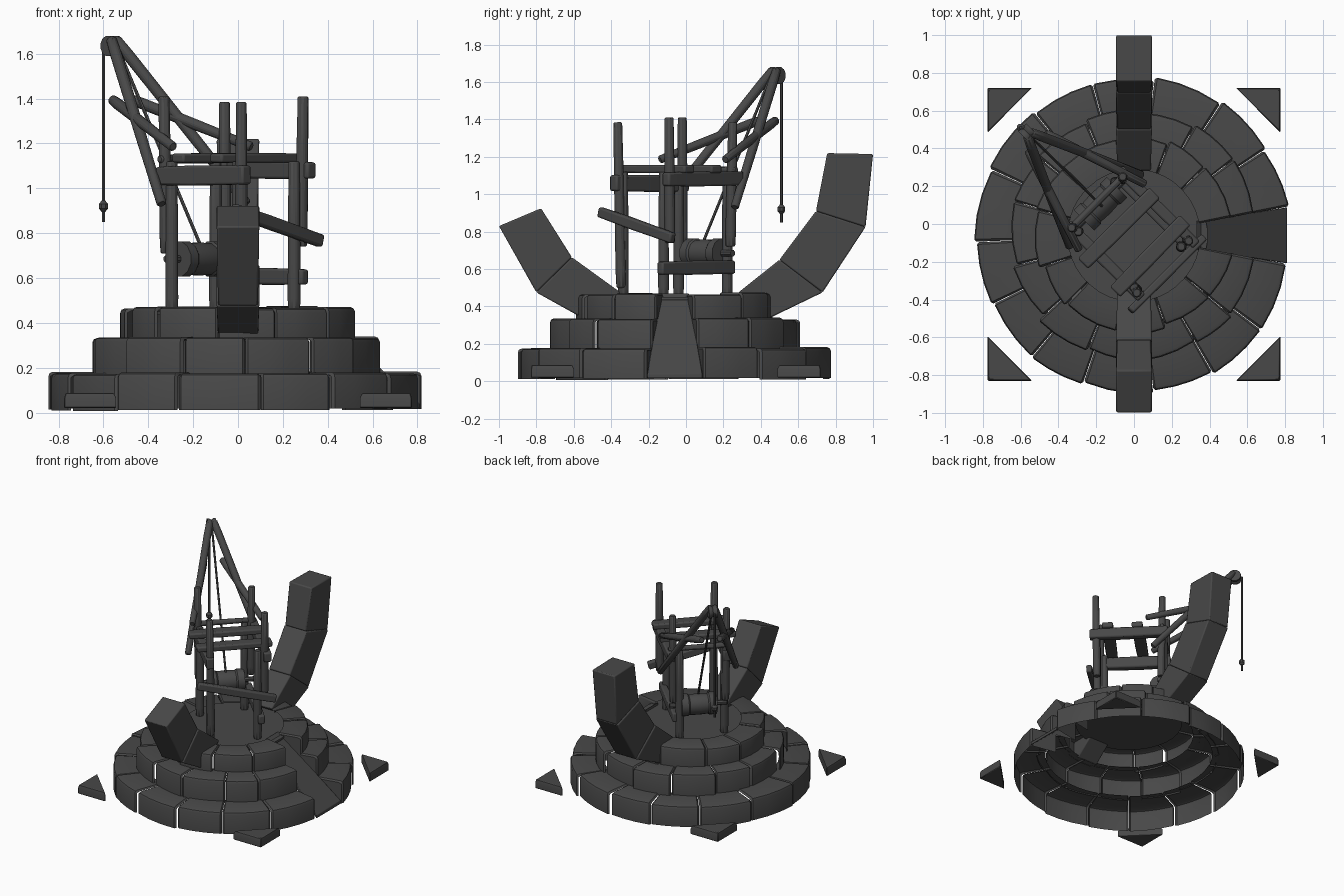
import bpy, bmesh, math, random
from mathutils import Vector

if "Cube" in bpy.data.objects:
    bpy.data.objects.remove(bpy.data.objects["Cube"])
random.seed(4)
CX, CY = 0.0, -0.06
dark = bpy.data.materials.new("dark_stone")
dark.diffuse_color = (0.065, 0.065, 0.065, 1)
dark.use_nodes = True
dark.node_tree.nodes["Principled BSDF"].inputs["Base Color"].default_value = dark.diffuse_color


def finish(name, bm, bevel=0.0, segs=2, recalc=True):
    if recalc:
        bmesh.ops.recalc_face_normals(bm, faces=bm.faces)
    me = bpy.data.meshes.new(name)
    bm.to_mesh(me)
    bm.free()
    me.materials.append(dark)
    ob = bpy.data.objects.new(name, me)
    bpy.context.collection.objects.link(ob)
    if bevel:
        m = ob.modifiers.new("bevel", 'BEVEL')
        m.width, m.segments, m.limit_method = bevel, segs, 'ANGLE'
        m.angle_limit = math.radians(35)
    bpy.ops.object.select_all(action='DESELECT')
    ob.select_set(True)
    bpy.context.view_layer.objects.active = ob
    bpy.ops.object.shade_smooth_by_angle(angle=math.radians(35))
    return ob


def loft(bm, loops):
    """Skin a list of equal-length vertex loops and cap both ends."""
    rows = [[bm.verts.new(p) for p in l] for l in loops]
    n = len(rows[0])
    for a, b in zip(rows, rows[1:]):
        for i in range(n):
            bm.faces.new((a[i], a[(i + 1) % n], b[(i + 1) % n], b[i]))
    bm.faces.new(rows[0][::-1])
    bm.faces.new(rows[-1])


def tube(name, a, b, profile, sides=8, bevel=0.006):
    """Round part from a to b; profile is a list of (position 0..1, radius)."""
    a, b = Vector(a), Vector(b)
    q = (b - a).to_track_quat('Z', 'Y')
    loops = []
    for t, r in profile:
        loops.append([a.lerp(b, t) + q @ Vector((r * math.cos(k), r * math.sin(k), 0))
                      for k in (math.tau * (i + 0.5) / sides for i in range(sides))])
    bm = bmesh.new()
    loft(bm, loops)
    return finish(name, bm, bevel, 1)


def log(name, a, b, r=0.03):
    return tube(name, a, b, [(0, r * 0.9), (0.1, r), (0.6, r * 0.95), (1, r * 0.85)])


def beam(name, a, b, w, h):
    a, b = Vector(a), Vector(b)
    q = (b - a).to_track_quat('Z', 'Y')
    bm = bmesh.new()
    loft(bm, [[p + q @ Vector((sx * w * s / 2, sy * h * s / 2, 0))
               for sx, sy in ((-1, -1), (1, -1), (1, 1), (-1, 1))]
              for p, s in ((a, 0.9), (a.lerp(b, 0.4), 1.0), (b, 0.93))])
    return finish(name, bm, 0.01)


# tier of curved stones: outer wall and top only (hollow below), open at the ramp
def stone_ring(name, r_in, r_out, z0, z1, count):
    bm = bmesh.new()
    gap = math.radians(10.5)
    step = (math.tau - 2 * gap) / count
    cuts = [gap + i * step + (random.uniform(-.12, .12) * step if 0 < i < count else 0)
            for i in range(count + 1)]
    for n, (a0, a1) in enumerate(zip(cuts, cuts[1:])):
        ro = r_out + random.uniform(-0.012, 0.008)
        tw = random.uniform(-0.012, 0.012)
        top = z1 + random.uniform(-0.008, 0.004)
        bot = z0 + random.uniform(-0.008, 0.004)
        rows = []
        for t in (0, 0.035, 0.35, 0.65, 0.965, 1):
            d = 0.01 if t in (0, 1) else 0       # rounded seams
            a = a0 + 0.002 + (a1 - a0 - 0.004) * t
            rr = ro + tw * (t - 0.5) * 2 - d
            rows.append([bm.verts.new((CX + r * math.cos(a), CY + r * math.sin(a), z))
                         for r, z in ((rr, bot), (rr, top - 0.02), (rr - 0.006, top - d - 0.006),
                                      (rr - 0.02, top - d), (r_in, top - d))])
        for p, q in zip(rows, rows[1:]):
            for i in range(4):
                bm.faces.new((p[i], q[i], q[i + 1], p[i + 1]))
        # end walls beside the ramp
        for edge, row in ((0, rows[0]), (count - 1, rows[-1])):
            if n == edge:
                a = a0 if edge == 0 else a1
                foot = bm.verts.new((CX + r_in * math.cos(a), CY + r_in * math.sin(a), bot))
                f = row + [foot]
                bm.faces.new(f if edge == 0 else f[::-1])
    bm.normal_update()
    return finish(name, bm, recalc=False)


stone_ring("lower_stone_tier", 0.61, 0.838, 0.015, 0.18, 14)
stone_ring("middle_stone_tier", 0.47, 0.66, 0.17, 0.338, 13)
stone_ring("upper_stone_tier", 0.35, 0.52, 0.33, 0.472, 11)
tube("platform_floor", (CX, CY, 0.435), (CX, CY, 0.45), [(0, 0.39), (1, 0.39)], 32, 0)

# sloping ramp
bm = bmesh.new()
loft(bm, [[(x, CY - w, zb), (x, CY + w, zb), (x, CY + w, zt), (x, CY - w, zt)]
          for x, w, zb, zt in ((0.33, 0.075, 0.43, 0.472), (0.81, 0.148, 0.015, 0.04))])
finish("ramp", bm, 0.004)


# two curved horns, each a stack of tapered blocks (inner and outer y,z edge points)
def horn(name, edges):
    for n, (p, q) in enumerate(zip(edges, edges[1:])):
        bm = bmesh.new()
        loft(bm, [[(sx * w, y, z) for (y, z), sx in
                   ((e[0], -1), (e[0], 1), (e[1], 1), (e[1], -1))]
                  for e, w in ((p, 0.089), (q, 0.095))])
        finish(f"{name}_block_{n + 1}", bm, 0.008)


horn("front_horn", [((-0.35, 0.475), (-0.53, 0.325)), ((-0.61, 0.663), (-0.80, 0.475)),
                    ((-0.775, 0.925), (-1.0, 0.83))])
horn("back_horn", [((0.28, 0.475), (0.43, 0.33)), ((0.50, 0.65), (0.73, 0.475)),
                   ((0.695, 0.91), (0.96, 0.825)), ((0.755, 1.22), (1.0, 1.215))])

# four triangular corner stones
for sx in (-1, 1):
    for sy in (-1, 1):
        yc = -0.055 + sy * 0.775
        bm = bmesh.new()
        loft(bm, [[(sx * (0.775 - i), yc - sy * i, z),
                   (sx * (0.54 + 2 * i), yc - sy * i, z),
                   (sx * (0.775 - i), yc - sy * (0.235 - 2 * i), z)]
                  for i, z in ((0, 0.02), (0, 0.065), (0.006, 0.088))])
        finish("corner_stone", bm, 0.004, 1)

# spliced posts: inner lower log plus outer upper log at each corner
posts = {"left": ((-0.295, -0.04), (-0.33, -0.02), 0.71, 1.41),
         "right": ((0.25, -0.12), (0.29, -0.09), 0.74, 1.41),
         "front": ((0.0, -0.335), (0.015, -0.365), 0.5, 1.385),
         "back": ((-0.10, 0.22), (-0.06, 0.25), 0.72, 1.385)}
for name, (lo, up, z0, z1) in posts.items():
    log(name + "_lower_post", (lo[0], lo[1], 0.44), (lo[0], lo[1], 1.12), 0.031)
    log(name + "_upper_post", (up[0] * 0.97, up[1] * 0.95, z0), (up[0], up[1], z1), 0.03)

# horizontal timbers of the frame
beam("front_left_beam", (-0.35, 0.0, 1.055), (0.04, -0.39, 1.06), 0.06, 0.09)
beam("back_right_beam", (0.33, -0.11, 1.08), (-0.08, 0.29, 1.085), 0.06, 0.08)
beam("top_beam_left", (-0.27, -0.21, 1.135), (0.11, 0.165, 1.135), 0.085, 0.045)
beam("top_beam_right", (-0.10, -0.36, 1.135), (0.27, 0.02, 1.135), 0.085, 0.045)
beam("lower_right_beam", (0.30, -0.14, 0.605), (-0.09, 0.25, 0.61), 0.05, 0.075)
beam("slanted_plank", (-0.02, -0.46, 0.905), (0.37, -0.07, 0.765), 0.045, 0.06)
log("back_left_pole", (-0.35, -0.04, 1.13), (-0.04, 0.27, 1.13), 0.022)

# winch drum and axle
D0, D1 = (-0.265, 0.02, 0.685), (-0.09, 0.195, 0.685)
tube("winch_drum", D0, D1, [(0, 0.06), (0, 0.08), (0.2, 0.08), (0.24, 0.072), (0.5, 0.076),
                            (0.76, 0.072), (0.8, 0.08), (1, 0.08), (1, 0.06)], 12, 0)
tube("winch_axle", (-0.32, -0.035, 0.685), (-0.035, 0.25, 0.685), [(0, 0.018), (1, 0.018)], 8, 0)


# boom legs and stays, mirrored across the boom plane
def flip(p):
    return (-p[1] - 0.08, -p[0] - 0.08, p[2])


pairs = {"boom_leg": ((-0.565, 0.465, 1.665), (-0.34, -0.12, 0.93), 0.028),
         "boom_stay": ((-0.56, 0.39, 1.395), (-0.29, -0.14, 1.185), 0.027)}
for name, (a, b, r) in pairs.items():
    log(name + "_left", a, b, r)
    log(name + "_right", flip(a), flip(b), r)

# pulley, ropes and hook
P = Vector((-0.56, 0.48, 1.635))
n = Vector((1, 1, 0)).normalized()
tube("pulley", P - n * 0.03, P + n * 0.03,
     [(0, 0.046), (0.25, 0.046), (0.5, 0.036), (0.75, 0.046), (1, 0.046)], 12, 0)
tube("hanging_rope", (-0.6, 0.51, 1.64), (-0.6, 0.51, 0.85), [(0, 0.008), (1, 0.008)], 6, 0)
tube("rope_knot", (-0.6, 0.51, 0.945), (-0.6, 0.51, 0.895),
     [(0, 0.009), (0.3, 0.022), (0.7, 0.022), (1, 0.009)], 8, 0)
tube("winch_rope", (-0.55, 0.465, 1.66), (-0.165, 0.09, 0.74), [(0, 0.008), (1, 0.008)], 6, 0)
